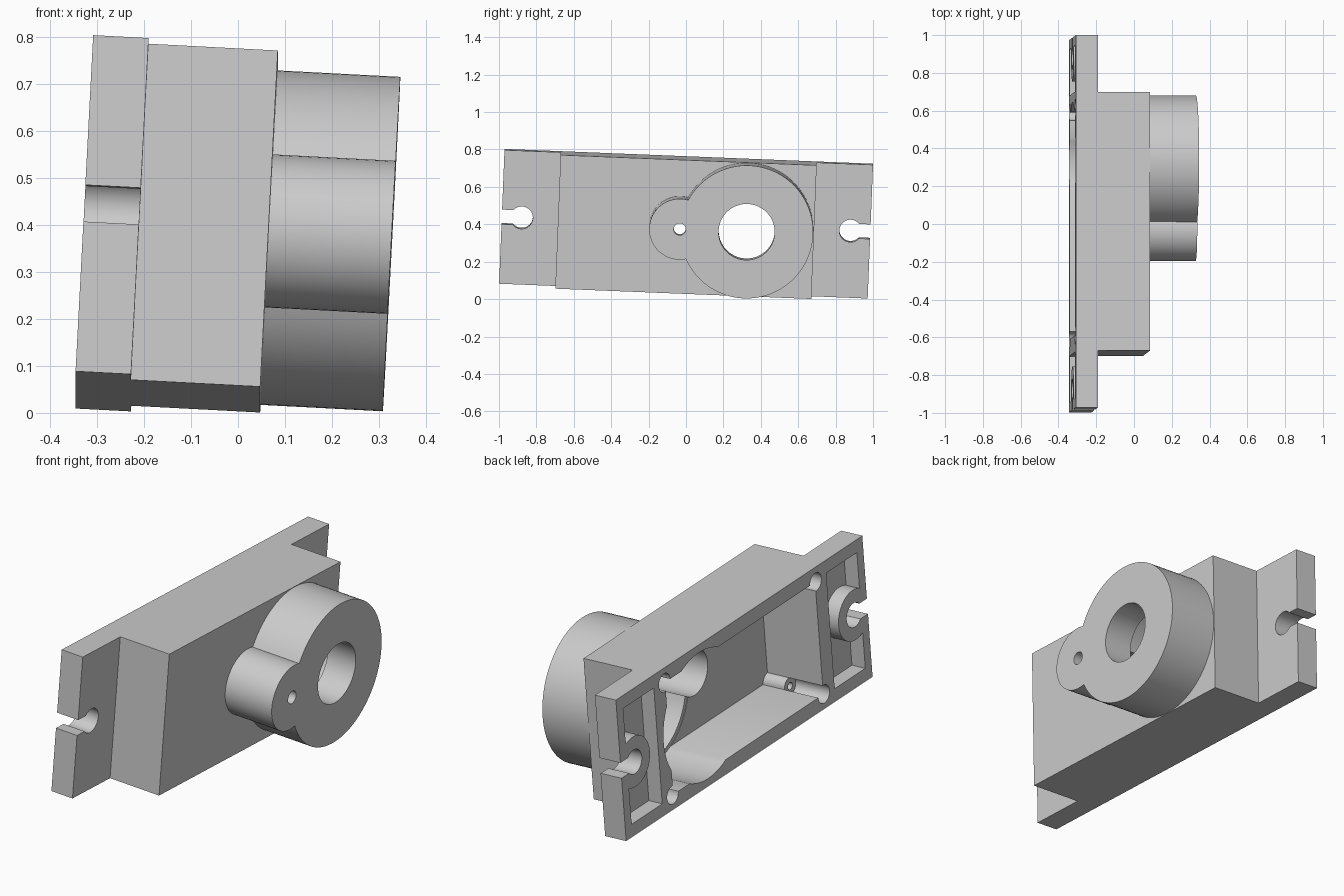
import bpy, bmesh, math
from mathutils import Matrix

cube = bpy.data.objects.get("Cube")
if cube:
    bpy.data.objects.remove(cube, do_unlink=True)

grey = bpy.data.materials.new("light grey plastic")
grey.use_nodes = True
colour = (0.6, 0.6, 0.6, 1)
grey.diffuse_color = colour
grey.node_tree.nodes["Principled BSDF"].inputs["Base Color"].default_value = colour

# Working frame: x is the shaft axis, y the length, z the height
BACK, FLANGE, DECK, TIP = -0.327, -0.209, 0.066, 0.327
HALF_LEN, HALF_BODY, HALF_H = 0.986, 0.685, 0.358
FLOOR = -0.017
HUB_Y, BOSS_Y, SLOT_Y = 0.325, -0.033, 0.88
OUT = BACK - 0.05


def finish(name, bm):
    bmesh.ops.recalc_face_normals(bm, faces=bm.faces)
    mesh = bpy.data.meshes.new(name)
    bm.to_mesh(mesh)
    bm.free()
    mesh.materials.append(grey)
    ob = bpy.data.objects.new(name, mesh)
    bpy.context.collection.objects.link(ob)
    return ob


def prism(name, outline, z0, z1):
    bm = bmesh.new()
    face = bm.faces.new([bm.verts.new((x, y, z0)) for x, y in outline])
    ext = bmesh.ops.extrude_face_region(bm, geom=[face])["geom"]
    verts = [v for v in ext if isinstance(v, bmesh.types.BMVert)]
    bmesh.ops.translate(bm, verts=verts, vec=(0, 0, z1 - z0))
    return finish(name, bm)


def box(name, x0, x1, y0, y1, z0, z1):
    return prism(name, [(x0, y0), (x1, y0), (x1, y1), (x0, y1)], z0, z1)


def rod(name, x0, x1, y, z, r, sides=64):
    bm = bmesh.new()
    place = Matrix.Translation(((x0 + x1) / 2, y, z)) @ Matrix.Rotation(math.pi / 2, 4, 'Y')
    bmesh.ops.create_cone(bm, cap_ends=True, segments=sides, radius1=r, radius2=r,
                          depth=x1 - x0, matrix=place)
    return finish(name, bm)


def combine(target, tool, operation):
    mod = target.modifiers.new("combine", 'BOOLEAN')
    mod.operation, mod.solver, mod.object = operation, 'EXACT', tool
    bpy.context.view_layer.objects.active = target
    bpy.ops.object.modifier_apply(modifier=mod.name)
    bpy.data.objects.remove(tool, do_unlink=True)


def cut(target, tool):
    combine(target, tool, 'DIFFERENCE')


def add(target, tool):
    combine(target, tool, 'UNION')


# Body with mounting flange, extruded from its stepped profile
case = prism("case", [
    (BACK, -HALF_LEN), (FLANGE, -HALF_LEN), (FLANGE, -HALF_BODY), (DECK, -HALF_BODY),
    (DECK, HALF_BODY), (FLANGE, HALF_BODY), (FLANGE, HALF_LEN), (BACK, HALF_LEN)],
    -HALF_H, HALF_H)

# Round hub and smaller gear boss
add(case, rod("hub", 0.02, TIP, HUB_Y, 0, 0.356, 96))
add(case, rod("boss", 0.02, TIP, BOSS_Y, 0, 0.163))

# Hollow interior with rounded bulges
cut(case, box("cavity", OUT, FLOOR, -0.6, 0.6, -0.285, 0.285))
cut(case, rod("gear_space", OUT, FLOOR + 0.002, HUB_Y, 0, 0.32))
cut(case, rod("hub_bore", FLOOR - 0.05, 0.17, HUB_Y, 0, 0.3))
cut(case, rod("boss_bore", FLOOR - 0.05, 0.22, BOSS_Y, 0, 0.115))

# Shaft hole and pin hole
cut(case, rod("shaft_hole", 0.1, TIP + 0.1, HUB_Y, 0, 0.15))
cut(case, rod("pin_hole", 0.1, TIP + 0.1, BOSS_Y, 0, 0.032, 32))

# Corner screw channels with drilled posts
for sy in (-1, 1):
    for sz in (-1, 1):
        y, z = sy * 0.605, sz * 0.285
        cut(case, rod("channel", OUT, -0.137, y, z, 0.045, 32))
        add(case, rod("post", -0.137, FLOOR + 0.02, y, z, 0.045, 32))
        cut(case, rod("screw_hole", -0.2, -0.04, y, z, 0.018, 20))

# Flange pockets around ringed, open-ended mounting slots
for s in (-1, 1):
    y0, y1 = sorted((s * 0.69, s * 0.935))
    pocket = box("pocket", OUT, BACK + 0.075, y0, y1, -0.294, 0.294)
    cut(pocket, rod("ring", OUT - 0.1, FLANGE, s * SLOT_Y, 0, 0.125))
    cut(case, pocket)
    cut(case, rod("slot_eye", OUT, FLANGE + 0.05, s * SLOT_Y, 0, 0.06, 40))
    y0, y1 = sorted((s * SLOT_Y, s * 1.1))
    cut(case, box("slot_mouth", OUT, FLANGE + 0.05, y0, y1, -0.039, 0.039))

# Slight resting tilt, then shading
case.data.transform(Matrix.Translation((0, 0, 0.389))
                    @ Matrix.Rotation(math.radians(-2.3), 4, 'X')
                    @ Matrix.Rotation(math.radians(3), 4, 'Y'))
bpy.ops.object.select_all(action='DESELECT')
case.select_set(True)
bpy.context.view_layer.objects.active = case
bpy.ops.object.shade_smooth_by_angle(angle=math.radians(30))
